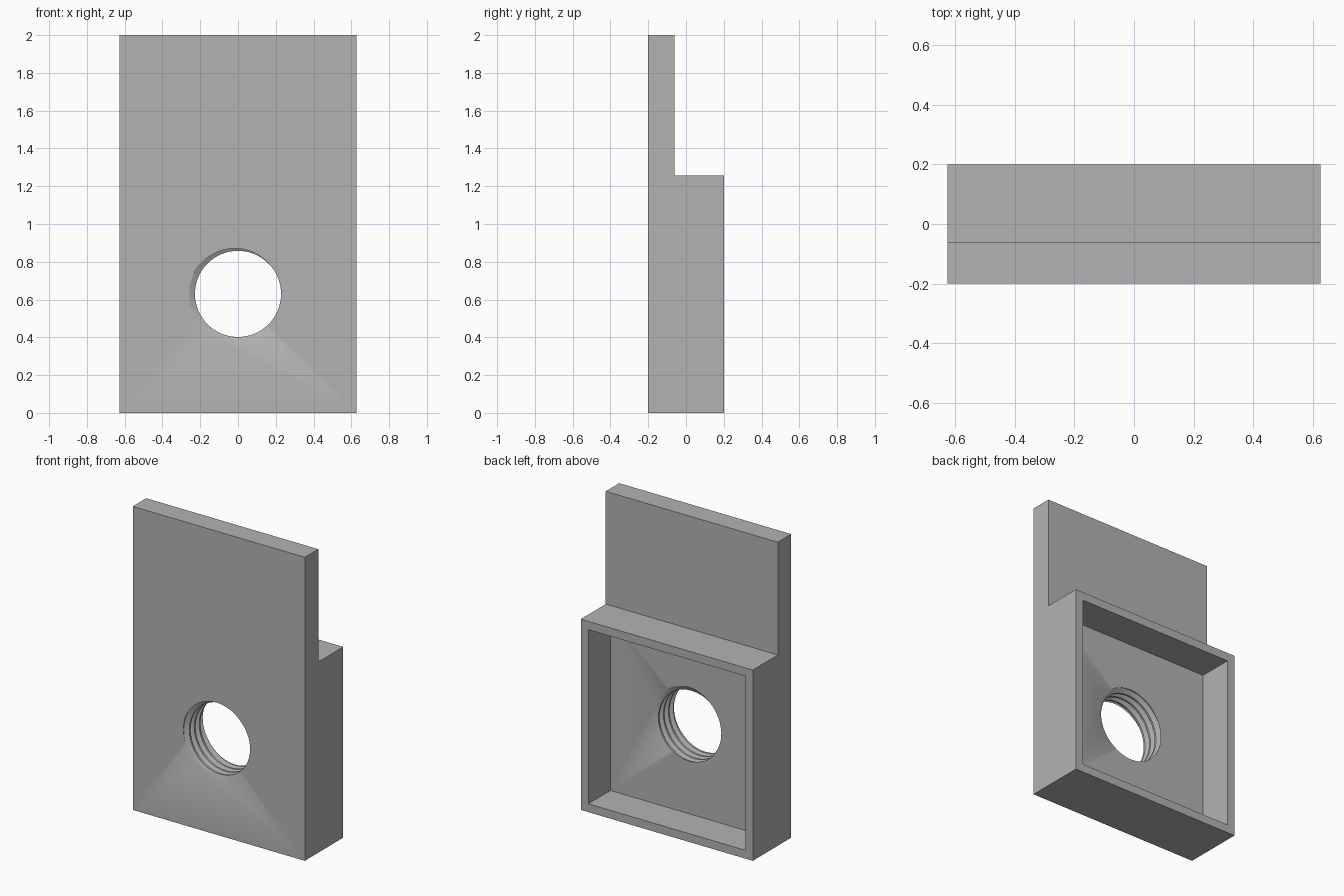
import bpy
import bmesh
from math import cos, sin, pi

cube = bpy.data.objects.get("Cube")
if cube:
    bpy.data.objects.remove(cube, do_unlink=True)

grey = bpy.data.materials.new("plain grey")
grey.use_nodes = True
colour = (0.45, 0.45, 0.45, 1)
grey.diffuse_color = colour
grey.node_tree.nodes["Principled BSDF"].inputs["Base Color"].default_value = colour

WIDTH, WALL = 1.254, 0.055
FRONT, STEP, FLOOR, BACK = -0.2, -0.06, -0.03, 0.2
BLOCK_TOP, TOP = 1.257, 2.0
HOLE_Z, MINOR, MAJOR, PITCH = 0.63, 0.228, 0.258, 0.0516


def make_object(name, bm):
    bmesh.ops.recalc_face_normals(bm, faces=bm.faces)
    mesh = bpy.data.meshes.new(name)
    bm.to_mesh(mesh)
    bm.free()
    mesh.materials.append(grey)
    obj = bpy.data.objects.new(name, mesh)
    bpy.context.collection.objects.link(obj)
    return obj


def extrude_x(name, profile, half):
    """Closed (y, z) profile swept across x."""
    bm = bmesh.new()
    face = bm.faces.new([bm.verts.new((-half, y, z)) for y, z in profile])
    swept = bmesh.ops.extrude_face_region(bm, geom=[face])["geom"]
    bmesh.ops.translate(bm, vec=(2 * half, 0, 0),
                        verts=[v for v in swept if isinstance(v, bmesh.types.BMVert)])
    return make_object(name, bm)


def thread_cutter(name, turns, seg=64):
    """Right-handed screw with flat crests and roots, running along +y."""
    bm = bmesh.new()
    # axial offset in pitches, radius
    section = [(-0.375, MINOR), (-0.0625, MAJOR), (0.0625, MAJOR), (0.375, MINOR)]
    y0 = FRONT - 2 * PITCH
    rows = []
    for k in range(turns * seg + 1):
        a = pi - 2 * pi * k / seg
        rows.append([bm.verts.new((r * cos(a), y0 + PITCH * (k / seg + t), HOLE_Z + r * sin(a)))
                     for t, r in section])
    for k in range(turns * seg):
        for j in range(3):
            bm.faces.new((rows[k][j], rows[k][j + 1], rows[k + 1][j + 1], rows[k + 1][j]))
        # land between one turn and the next
        if k + seg < turns * seg:
            bm.faces.new((rows[k][3], rows[k + 1][3], rows[k + 1 + seg][0], rows[k + seg][0]))
    # close both ends with fans
    middle = y0 + turns * PITCH / 2
    hubs = [bm.verts.new((0, y, HOLE_Z)) for y in (y0 - PITCH, y0 + (turns + 1) * PITCH)]
    for edge in [e for e in bm.edges if e.is_boundary]:
        hub = hubs[0] if edge.verts[0].co.y < middle else hubs[1]
        bm.faces.new((*edge.verts, hub))
    return make_object(name, bm)


def cut(target, cutter):
    mod = target.modifiers.new(cutter.name, 'BOOLEAN')
    mod.operation = 'DIFFERENCE'
    mod.solver = 'EXACT'
    mod.object = cutter
    bpy.context.view_layer.objects.active = target
    bpy.ops.object.modifier_apply(modifier=mod.name)
    bpy.data.objects.remove(cutter, do_unlink=True)


# Stepped body: thin upper plate, thick lower block
body = extrude_x("threaded_plate", [(FRONT, 0), (BACK, 0), (BACK, BLOCK_TOP),
                                    (STEP, BLOCK_TOP), (STEP, TOP), (FRONT, TOP)], WIDTH / 2)

# Rectangular pocket in the back of the block
low, high = WALL, BLOCK_TOP - WALL
cut(body, extrude_x("pocket_cutter", [(FLOOR, low), (BACK + 0.1, low),
                                      (BACK + 0.1, high), (FLOOR, high)], WIDTH / 2 - WALL))

# Threaded hole through the pocket floor
cut(body, thread_cutter("thread_cutter", 8))

# Soft shading around the thread, crisp edges elsewhere
bpy.ops.object.select_all(action='DESELECT')
body.select_set(True)
bpy.context.view_layer.objects.active = body
bpy.ops.object.shade_smooth_by_angle(angle=pi / 6)
